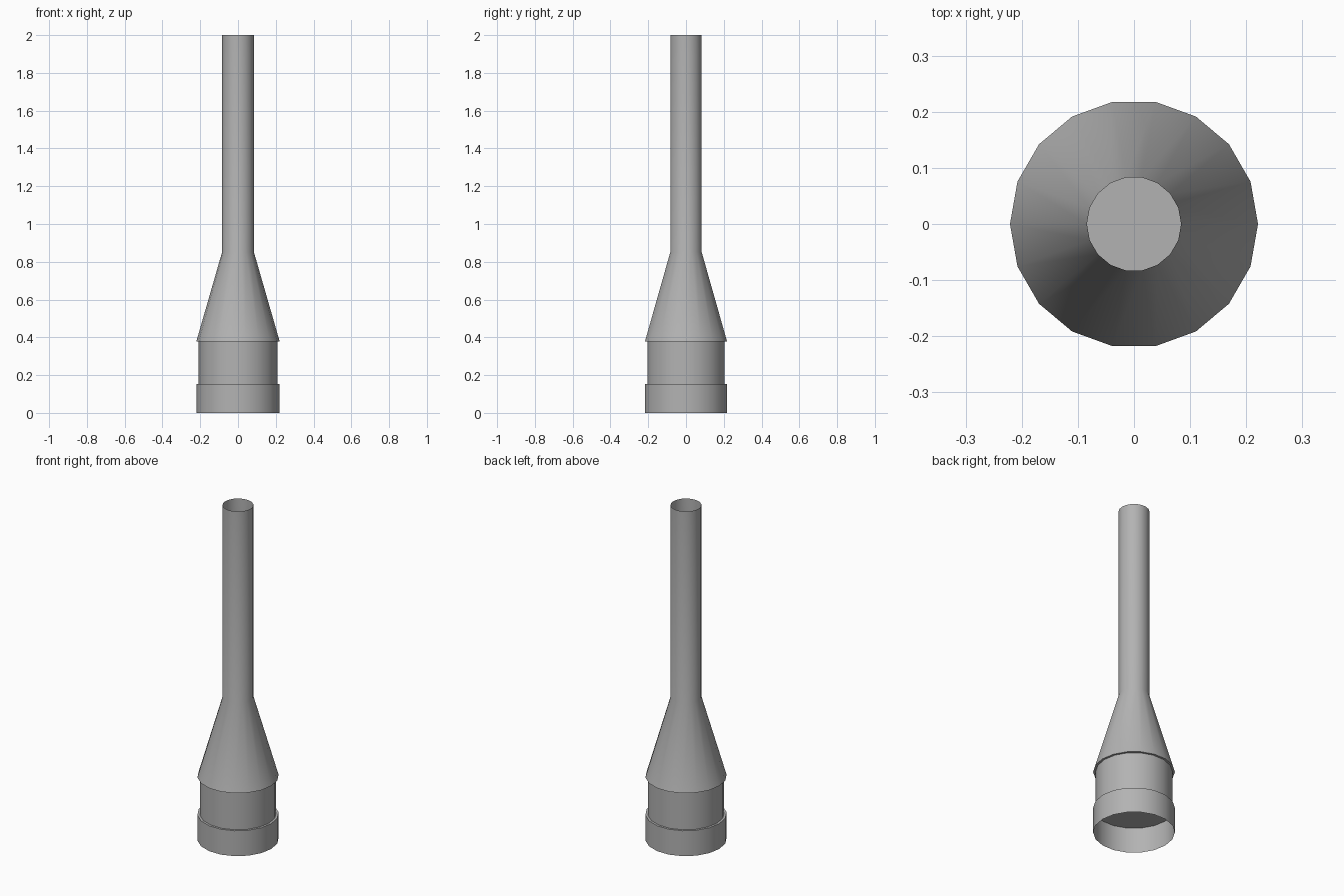
import bpy, bmesh, math

if "Cube" in bpy.data.objects:
    bpy.data.objects.remove(bpy.data.objects["Cube"])

SIDES = 18

# Dark grey finish
grey = bpy.data.materials.new("dark_grey")
grey.diffuse_color = (0.45, 0.45, 0.45, 1)
grey.use_nodes = True
grey.node_tree.nodes["Principled BSDF"].inputs["Base Color"].default_value = grey.diffuse_color


def lathe(name, profile, cap_ends=False):
    """Spin a (radius, z) profile around z into a shell, optionally capped."""
    bm = bmesh.new()
    rings = []
    for r, z in profile:
        rings.append([bm.verts.new((r * math.cos(math.tau * i / SIDES),
                                    r * math.sin(math.tau * i / SIDES), z))
                      for i in range(SIDES)])
    for low, high in zip(rings, rings[1:]):
        for i in range(SIDES):
            j = (i + 1) % SIDES
            bm.faces.new((low[i], low[j], high[j], high[i]))
    if cap_ends:
        bm.faces.new(rings[0][::-1])
        bm.faces.new(rings[-1])
    mesh = bpy.data.meshes.new(name)
    bm.to_mesh(mesh)
    bm.free()
    mesh.materials.append(grey)
    obj = bpy.data.objects.new(name, mesh)
    bpy.context.collection.objects.link(obj)
    bpy.ops.object.select_all(action='DESELECT')
    obj.select_set(True)
    bpy.context.view_layer.objects.active = obj
    bpy.ops.object.shade_smooth_by_angle(angle=math.radians(30))
    return obj


R_RIM, R_BODY, R_TUBE = 0.221, 0.208, 0.084
Z_COLLAR, Z_BODY, Z_CONE, Z_TOP = 0.152, 0.377, 0.852, 2.0

# Open-bottomed collar with a narrow ledge on top
lathe("base_collar", [(R_RIM, 0), (R_RIM, Z_COLLAR), (R_BODY, Z_COLLAR)])

# Closed drum between collar and cone
lathe("body_drum", [(R_BODY, Z_COLLAR), (R_BODY, Z_BODY)], cap_ends=True)

# Overhanging cone flowing into the open-topped tube
lathe("cone_and_tube", [(R_BODY, Z_BODY), (R_RIM, Z_BODY),
                        (R_TUBE, Z_CONE), (R_TUBE, Z_TOP)])
